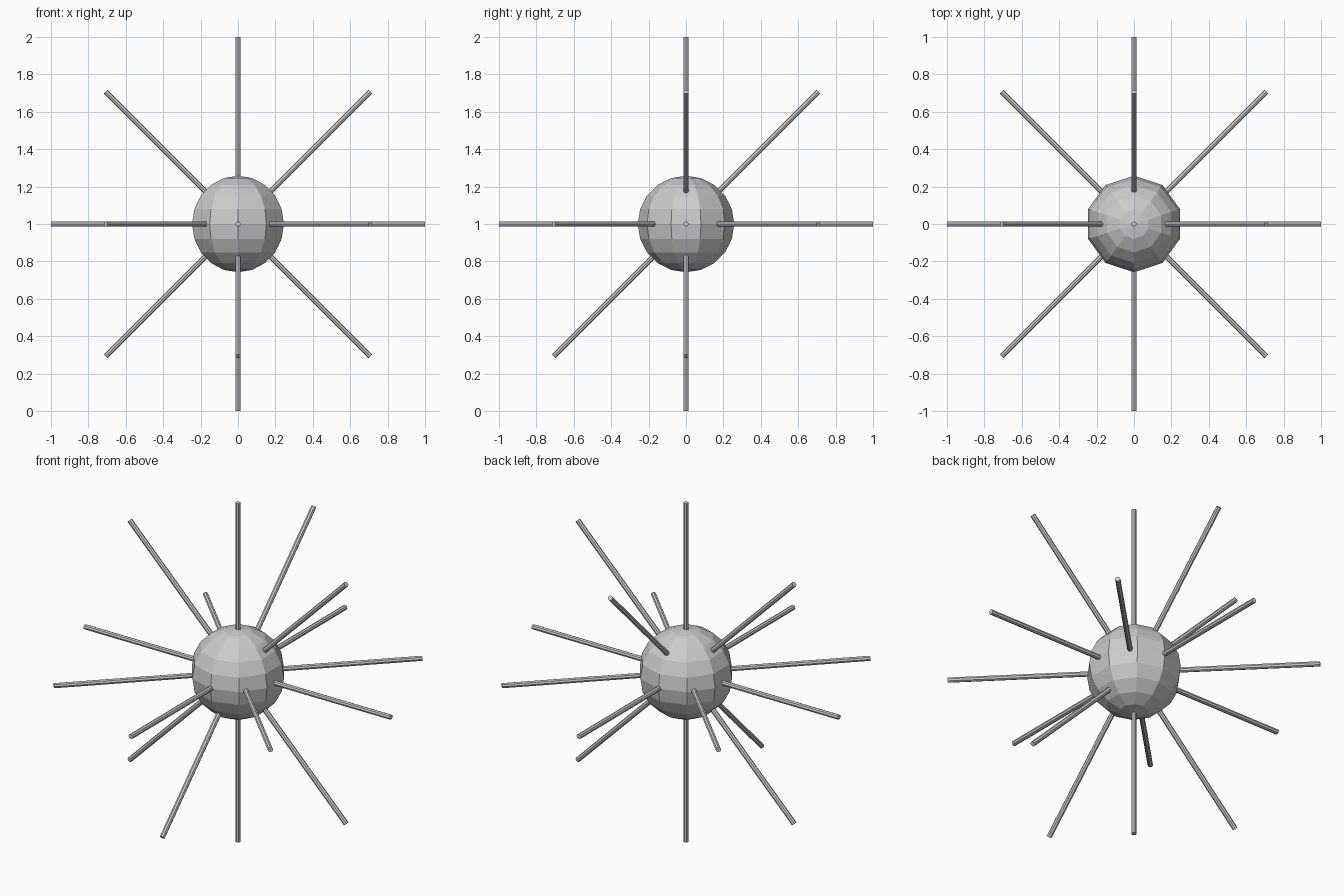
import bpy
from mathutils import Vector

if "Cube" in bpy.data.objects:
    bpy.data.objects.remove(bpy.data.objects["Cube"])

CENTRE = Vector((0, 0, 1))

# Low-poly core ball
bpy.ops.mesh.primitive_uv_sphere_add(segments=10, ring_count=10, radius=0.258, location=CENTRE)
bpy.context.object.name = "core_ball"


def rod(name, direction):
    """Thin rod running right through the core, a spike on both sides."""
    bpy.ops.mesh.primitive_cylinder_add(vertices=8, radius=0.0145, depth=2, location=CENTRE)
    ob = bpy.context.object
    ob.name = name
    ob.rotation_mode = 'QUATERNION'
    ob.rotation_quaternion = Vector(direction).to_track_quat('Z', 'Y')


# Rods along the axes and the diagonals between them
rods = {
    "rod_vertical": (0, 0, 1),
    "rod_side_to_side": (1, 0, 0),
    "rod_front_to_back": (0, 1, 0),
    "rod_upright_diagonal_right": (1, 0, 1),
    "rod_upright_diagonal_left": (-1, 0, 1),
    "rod_flat_diagonal_right": (1, 1, 0),
    "rod_flat_diagonal_left": (-1, 1, 0),
    "rod_back_diagonal": (0, 1, 1),
}
for name, direction in rods.items():
    rod(name, direction)
